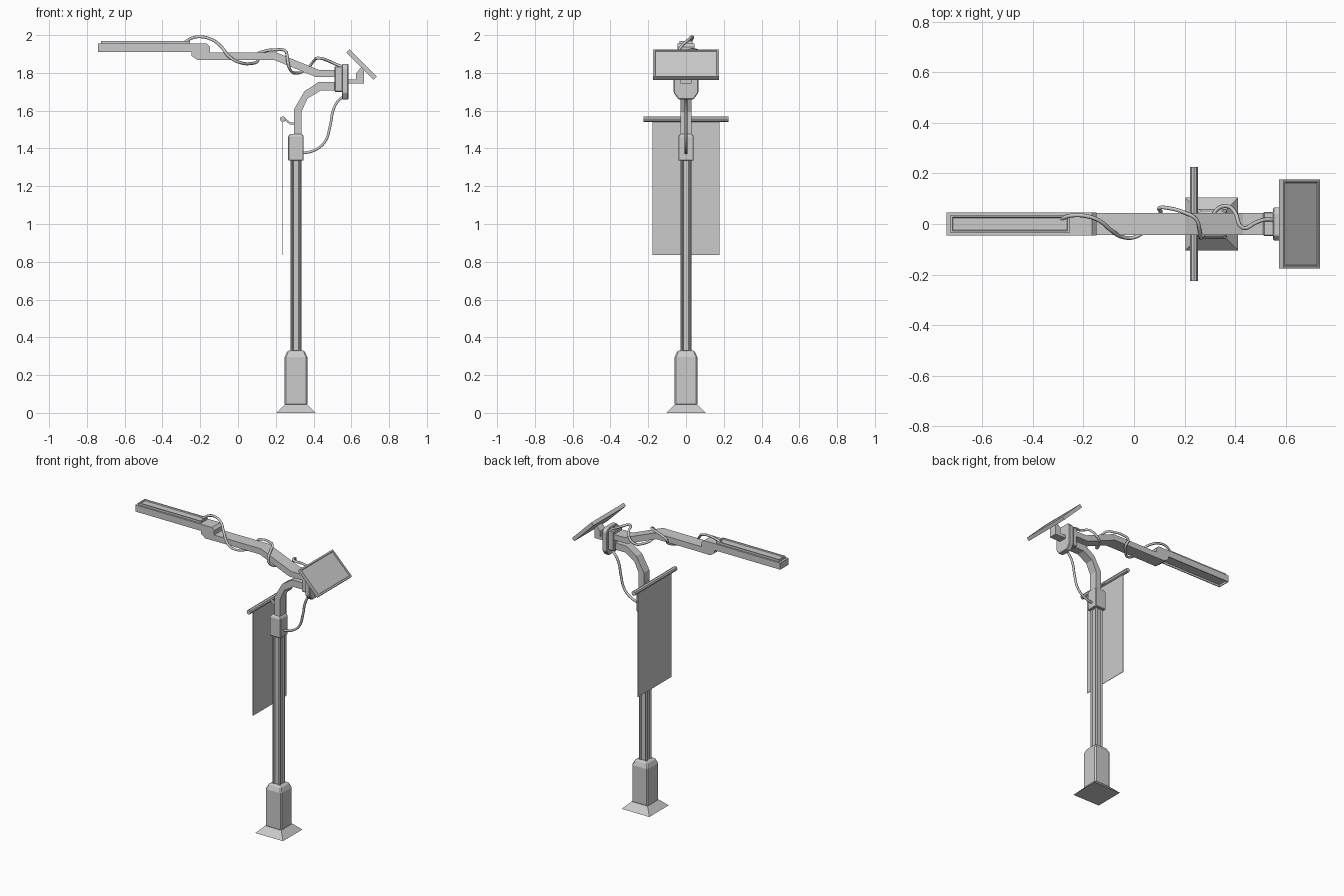
import bpy, bmesh, math
from mathutils import Vector, Matrix

if "Cube" in bpy.data.objects:
    bpy.data.objects.remove(bpy.data.objects["Cube"])


def finish(name, bm, bevel=0):
    bmesh.ops.recalc_face_normals(bm, faces=bm.faces[:])
    me = bpy.data.meshes.new(name)
    bm.to_mesh(me)
    bm.free()
    ob = bpy.data.objects.new(name, me)
    bpy.context.collection.objects.link(ob)
    if bevel:
        m = ob.modifiers.new("bevel", 'BEVEL')
        m.width, m.segments, m.limit_method = bevel, 1, 'ANGLE'
    return ob


def extrude(name, pts, vec, bevel=0):
    """Extrude a flat polygon of 3D points along vec."""
    bm = bmesh.new()
    f = bm.faces.new([bm.verts.new(p) for p in pts])
    r = bmesh.ops.extrude_face_region(bm, geom=[f])
    bmesh.ops.translate(bm, vec=vec,
                        verts=[v for v in r['geom'] if isinstance(v, bmesh.types.BMVert)])
    return finish(name, bm, bevel)


def side_profile(name, xz, half, bevel=0):
    return extrude(name, [(x, -half, z) for x, z in xz], (0, 2 * half, 0), bevel)


def stack(name, cx, rings, bevel=0):
    """Square sections (half width, z) joined into one tower."""
    bm = bmesh.new()
    loops = [[bm.verts.new((cx + sx * h, sy * h, z))
              for sx, sy in ((-1, -1), (1, -1), (1, 1), (-1, 1))] for h, z in rings]
    for a, b in zip(loops, loops[1:]):
        for i in range(4):
            j = (i + 1) % 4
            bm.faces.new((a[i], a[j], b[j], b[i]))
    bm.faces.new(loops[0][::-1])
    bm.faces.new(loops[-1])
    return finish(name, bm, bevel)


def tray(name, size, centre, insets, tilt=0):
    """Box whose faces along +z/-z (sign, inset, depth) get an inset recess."""
    bm = bmesh.new()
    bmesh.ops.create_cube(bm, size=1, matrix=Matrix.Diagonal((*size, 1)))
    for sign, inset, depth in insets:
        bm.normal_update()
        f = max(bm.faces, key=lambda q: q.normal.z * sign + q.calc_area())
        bmesh.ops.inset_region(bm, faces=[f], thickness=inset)
        bmesh.ops.inset_region(bm, faces=[f], thickness=0.004, depth=-depth)
    bm.transform(Matrix.Translation(centre) @ Matrix.Rotation(tilt, 4, 'Y'))
    return finish(name, bm)


def cable(name, pts, r=0.008):
    cu = bpy.data.curves.new(name, 'CURVE')
    cu.dimensions = '3D'
    cu.bevel_depth, cu.bevel_resolution, cu.resolution_u = r, 1, 4
    cu.use_fill_caps = True
    sp = cu.splines.new('BEZIER')
    sp.bezier_points.add(len(pts) - 1)
    for b, p in zip(sp.bezier_points, pts):
        b.co = p
        b.handle_left_type = b.handle_right_type = 'AUTO'
    ob = bpy.data.objects.new(name, cu)
    bpy.context.collection.objects.link(ob)
    return ob


PX = 0.307  # pole axis

# Footing and lower housing
stack("base_flare", PX, [(0.104, 0), (0.06, 0.045)])
stack("base_housing", PX, [(0.06, 0.04), (0.06, 0.295), (0.045, 0.33)], 0.007)

# Pole with a groove down each face
quarter = [(0.03, -0.023), (0.03, -0.018), (0.022, -0.013), (0.022, 0.013),
           (0.03, 0.018), (0.03, 0.023), (0.023, 0.03)]
section = []
for k in range(4):
    rot = Matrix.Rotation(k * math.pi / 2, 2)
    for p in quarter[:-1]:
        q = rot @ Vector(p)
        section.append((PX + q.x, q.y, 0.32))
extrude("pole", section, (0, 0, 1.03))
stack("collar", PX, [(0.041, 1.335), (0.041, 1.463), (0.033, 1.477)], 0.004)

# Curved neck from the pole to the hub
side_profile("neck", [(0.296, 1.46), (0.336, 1.46), (0.336, 1.594), (0.368, 1.664),
                      (0.437, 1.706), (0.52, 1.706), (0.52, 1.752), (0.427, 1.752),
                      (0.352, 1.703), (0.296, 1.606)], 0.029)

# Hub block and chamfered mounting plate
extrude("hub_block", [(0.51, -0.048, 1.70), (0.51, 0.048, 1.70),
                      (0.51, 0.048, 1.835), (0.51, -0.048, 1.835)], (0.045, 0, 0), 0.005)
plate = [(0.065, 1.695), (0.065, 1.825), (0.045, 1.846), (-0.045, 1.846),
         (-0.065, 1.825), (-0.065, 1.695), (-0.04, 1.66), (0.04, 1.66)]
extrude("hub_plate", [(0.55, y, z) for y, z in plate], (0.035, 0, 0), 0.004)

# Tilted solar panel and its bracket
side_profile("panel_bracket", [(0.58, 1.743), (0.668, 1.743), (0.668, 1.812), (0.652, 1.828),
                               (0.626, 1.8), (0.626, 1.765), (0.58, 1.765)], 0.028)
tray("solar_panel", (0.205, 0.35, 0.024), (0.654, 0, 1.844), [(1, 0.014, 0.005)],
     math.radians(45))

# Lamp arm, stepped connector and lamp head
side_profile("lamp_arm", [(0.52, 1.777), (0.415, 1.777), (0.193, 1.868), (-0.2, 1.868),
                          (-0.2, 1.908), (0.203, 1.908), (0.43, 1.815), (0.52, 1.815)], 0.044)
side_profile("arm_connector", [(-0.148, 1.868), (-0.215, 1.868), (-0.245, 1.89),
                               (-0.245, 1.955), (-0.165, 1.955), (-0.148, 1.938)], 0.045)
tray("lamp_head", (0.495, 0.09, 0.045), (-0.4925, 0, 1.9325), [(-1, 0.008, 0.012)])
tray("lamp_top_frame", (0.47, 0.07, 0.016), (-0.49, 0, 1.961), [(1, 0.011, 0.006)])

# Banner, its rod and the hook to the neck
bm = bmesh.new()
bmesh.ops.create_cone(bm, cap_ends=True, segments=8, radius1=0.015, radius2=0.015, depth=0.45)
bm.transform(Matrix.Translation((0.237, 0, 1.555)) @ Matrix.Rotation(math.pi / 2, 4, 'X'))
finish("banner_rod", bm)
side_profile("banner", [(0.2355, 0.835), (0.2385, 0.835), (0.2385, 1.55), (0.2355, 1.55)], 0.178)
side_profile("banner_hook", [(0.245, 1.55), (0.275, 1.527), (0.3, 1.525), (0.3, 1.537),
                             (0.278, 1.538), (0.248, 1.561)], 0.008)

# Cables: one winding round the lamp arm, one from collar to hub
cable("arm_cable", [
    (-0.29, .02, 1.955), (-0.25, .033, 1.982), (-0.2, .033, 1.991), (-0.14, .015, 1.977),
    (-0.09, -.025, 1.94), (-0.04, -.053, 1.88), (0.01, -.05, 1.855), (0.07, 0, 1.85),
    (0.105, .045, 1.865), (0.1, .063, 1.895), (0.14, .062, 1.915), (0.2, .045, 1.922),
    (0.245, .02, 1.92), (0.26, -.03, 1.89), (0.265, -.055, 1.85), (0.28, -.03, 1.81),
    (0.31, .03, 1.799), (0.33, .06, 1.802), (0.37, .07, 1.825), (0.4, .045, 1.862),
    (0.43, -.015, 1.878), (0.48, .005, 1.863), (0.52, .018, 1.845), (0.56, .015, 1.83)])
cable("hub_cable", [(0.34, 0, 1.375), (0.40, 0, 1.388), (0.46, 0, 1.435), (0.488, 0, 1.52),
                    (0.505, 0, 1.605), (0.53, 0, 1.652), (0.565, 0, 1.68)])
